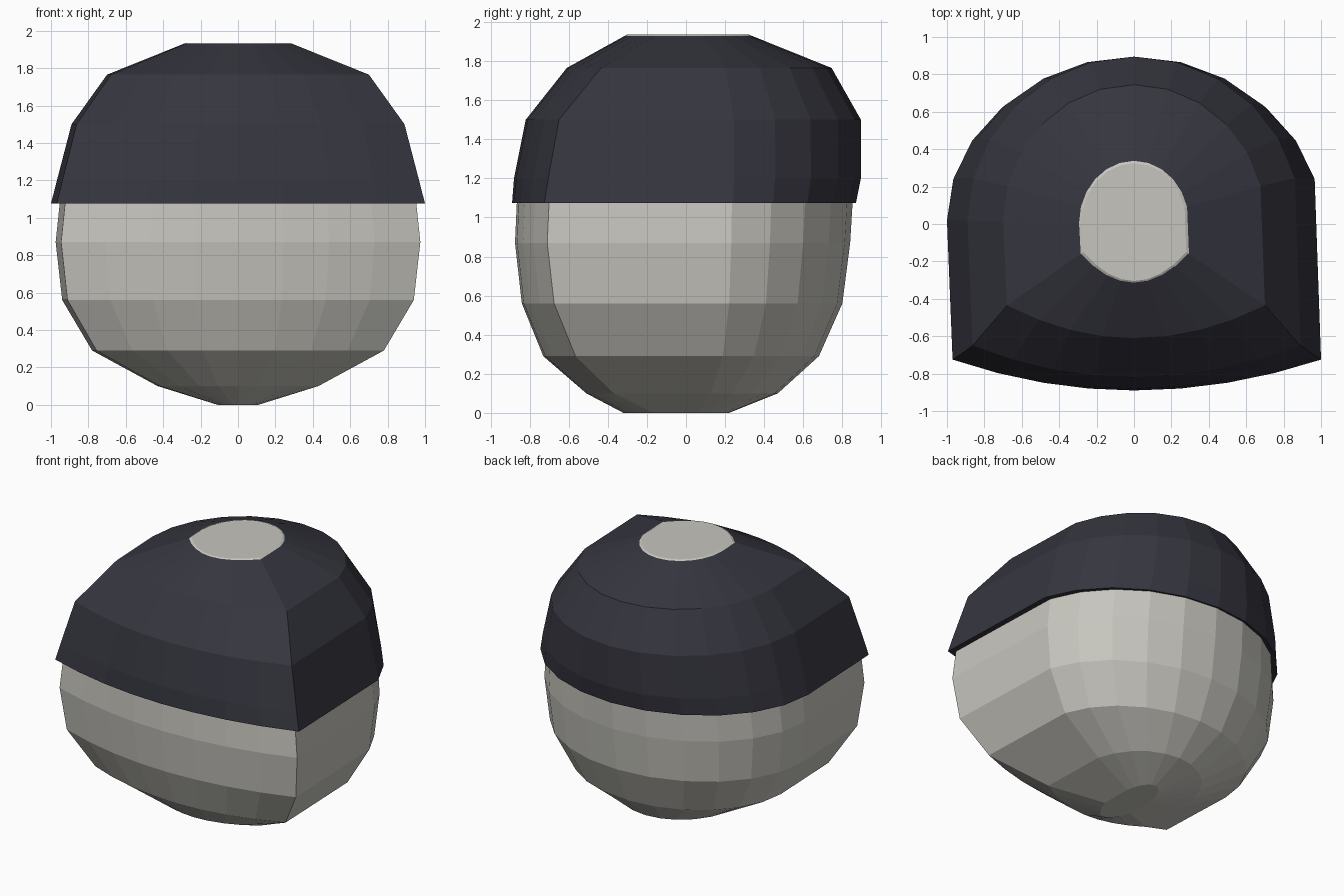
import bpy, bmesh, math

if "Cube" in bpy.data.objects:
    bpy.data.objects.remove(bpy.data.objects["Cube"])


def material(name, rgb):
    m = bpy.data.materials.new(name)
    m.diffuse_color = (*rgb, 1)
    m.use_nodes = True
    m.node_tree.nodes["Principled BSDF"].inputs["Base Color"].default_value = m.diffuse_color
    return m


pale = material("warm pale grey", (0.57, 0.56, 0.515))
dark = material("dark slate", (0.036, 0.036, 0.050))


def outline(z, w, back, corner, front):
    """Rounded back, straight flanks, two corners and a shallow bowed front."""
    pts = []
    for i in range(1, 13):                       # back half circle, right to left
        a = math.radians(15 * i)
        pts.append((w * math.cos(a), 0.02 * w + (back - 0.02 * w) * math.sin(a), z))
    for i in range(9):                           # front bow, left to right
        t = -1 + i / 4
        x = w * t * (0.97 if t < 0 else 1)
        pts.append((x, front + (corner - front) * t * t, z))
    return pts


def loft(name, rings, mat, bottom, top):
    bm = bmesh.new()
    loops = [[bm.verts.new(p) for p in outline(*r)] for r in rings]
    n = len(loops[0])
    for a, b in zip(loops, loops[1:]):
        for i in range(n):
            j = (i + 1) % n
            bm.faces.new((a[i], a[j], b[j], b[i]))
    if bottom:
        bm.faces.new(loops[0][::-1])
    if top:
        bm.faces.new(loops[-1])
    me = bpy.data.meshes.new(name)
    bm.to_mesh(me)
    bm.free()
    me.materials.append(mat)
    ob = bpy.data.objects.new(name, me)
    bpy.context.collection.objects.link(ob)
    return ob


# rings: height, half width, back y, corner y, front y
loft("body", [
    (0.00, 0.11, 0.22, -0.17, -0.32),
    (0.10, 0.43, 0.47, -0.37, -0.51),
    (0.29, 0.78, 0.68, -0.565, -0.73),
    (0.56, 0.94, 0.80, -0.675, -0.84),
    (0.87, 0.975, 0.84, -0.71, -0.875),
    (1.20, 0.94, 0.86, -0.695, -0.86),
    (1.50, 0.86, 0.86, -0.62, -0.79),
    (1.75, 0.67, 0.71, -0.41, -0.58),
    (1.935, 0.28, 0.325, -0.15, -0.305),
], pale, True, True)

# cap shell with a turned-in lower rim
loft("cap", [
    (1.08, 0.95, 0.85, -0.70, -0.865),
    (1.075, 1.00, 0.87, -0.725, -0.89),
    (1.20, 0.968, 0.895, -0.705, -0.88),
    (1.50, 0.89, 0.895, -0.65, -0.82),
    (1.765, 0.70, 0.745, -0.435, -0.61),
    (1.934, 0.28, 0.325, -0.15, -0.305),
], dark, False, False)
